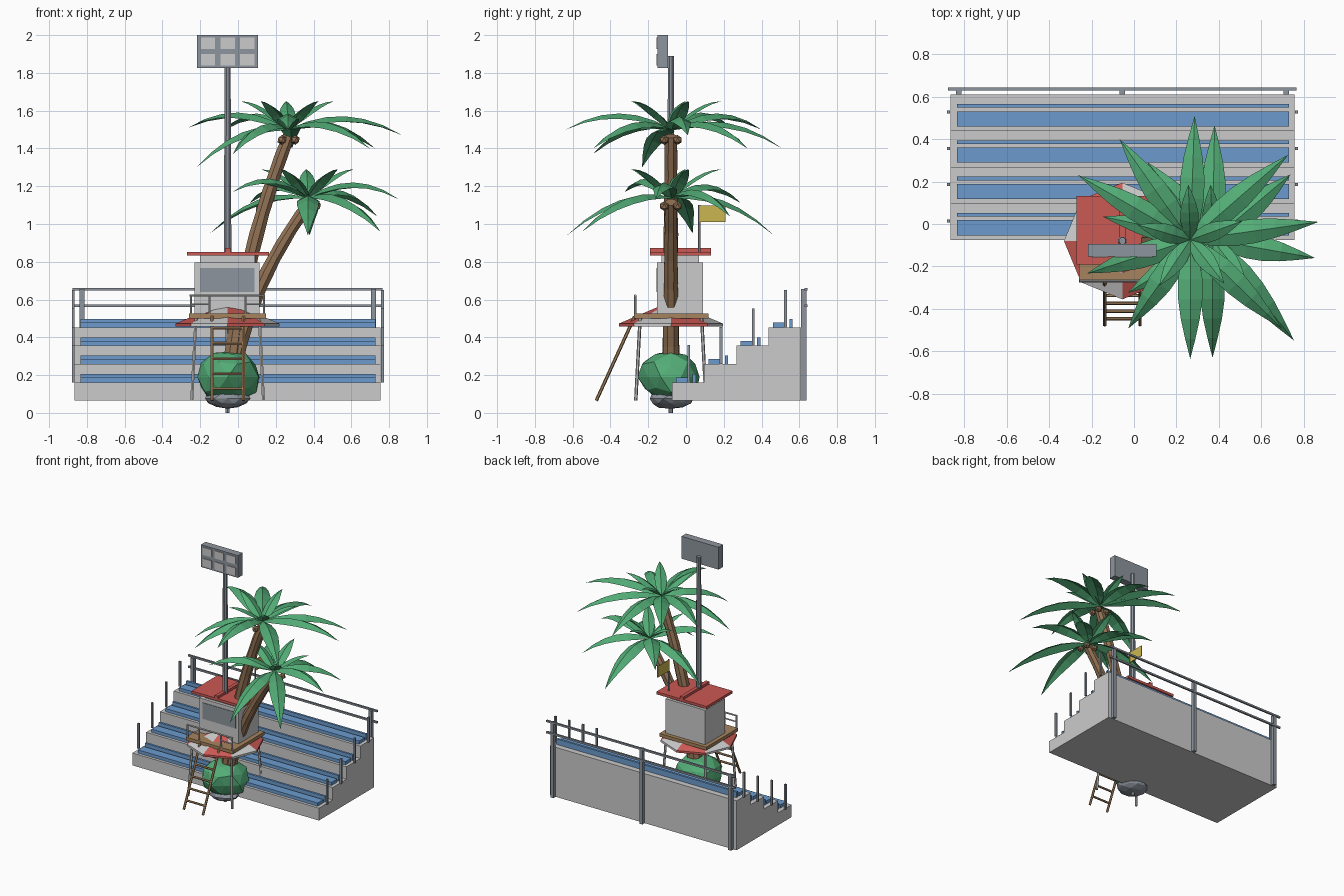
import bpy, bmesh, math, random
from mathutils import Vector

random.seed(4)
if "Cube" in bpy.data.objects:
    bpy.data.objects.remove(bpy.data.objects["Cube"], do_unlink=True)


def material(name, r, g, b):
    m = bpy.data.materials.new(name)
    m.use_nodes = True
    m.diffuse_color = (r, g, b, 1)
    m.node_tree.nodes["Principled BSDF"].inputs["Base Color"].default_value = (r, g, b, 1)
    return m


CONCRETE = material("light grey", .6, .6, .6)
STEEL = material("steel grey", .27, .3, .34)
BLUE = material("seat blue", .15, .33, .62)
RED = material("red", .6, .1, .09)
GREEN = material("leaf green", .085, .41, .18)
BARK = material("bark brown", .29, .17, .09)
WOOD = material("wood brown", .38, .23, .11)
YELLOW = material("flag yellow", .6, .47, .08)
CX, CY = -.055, -.08        # axis of the tower


def finish(name, bm, *mats, fix=True):
    if fix:
        bmesh.ops.recalc_face_normals(bm, faces=bm.faces)
    me = bpy.data.meshes.new(name)
    bm.to_mesh(me)
    bm.free()
    for m in mats:
        me.materials.append(m)
    ob = bpy.data.objects.new(name, me)
    bpy.context.collection.objects.link(ob)
    return ob


def box(name, x, y, z, mat):
    """Box from (low, high) pairs."""
    bm = bmesh.new()
    bmesh.ops.create_cube(bm, size=1)
    for v in bm.verts:
        v.co = [lo + (hi - lo) * (c + .5) for c, (lo, hi) in zip(v.co, (x, y, z))]
    return finish(name, bm, mat)


def tube(name, pts, radii, mat, sides=8):
    """Tapered tube through a list of points, with flat caps."""
    bm, rings = bmesh.new(), []
    pts = [Vector(p) for p in pts]
    for i, p in enumerate(pts):
        d = (pts[min(i + 1, len(pts) - 1)] - pts[max(i - 1, 0)]).normalized()
        a = d.orthogonal().normalized() if abs(d.y) > .9 else d.cross(Vector((0, 1, 0))).normalized()
        b = d.cross(a)
        ang = [math.tau * (k + .5) / sides for k in range(sides)]
        rings.append([bm.verts.new(p + radii[i] * (a * math.cos(t) + b * math.sin(t))) for t in ang])
    for r, s in zip(rings, rings[1:]):
        for k in range(sides):
            bm.faces.new((r[k], r[(k + 1) % sides], s[(k + 1) % sides], s[k]))
    bm.faces.new(rings[0])
    bm.faces.new(rings[-1])
    return finish(name, bm, mat)


def rod(name, a, b, r, mat, sides=6):
    return tube(name, [a, b], [r, r], mat, sides)


def blob(name, centre, size, mat, detail=2, jitter=0.0):
    bm = bmesh.new()
    bmesh.ops.create_icosphere(bm, subdivisions=detail, radius=1)
    for v in bm.verts:
        k = 1 + random.uniform(-jitter, jitter)
        v.co = [c + s * k * q for c, s, q in zip(centre, size, v.co)]
    return finish(name, bm, mat)


# Grandstand: stepped profile extruded along x, with seats and step posts
X0, X1, Y0, DEPTH, RISE, BASE = -.865, .755, -.075, .171, .097, .065
profile = [(Y0, BASE)]
for i in range(4):
    z = BASE + RISE * (i + 1)
    profile += [(Y0 + DEPTH * i, z), (Y0 + DEPTH * (i + 1), z)]
profile.append((Y0 + DEPTH * 4, BASE))
bm = bmesh.new()
face = bm.faces.new([bm.verts.new((X0, y, z)) for y, z in profile])
new = bmesh.ops.extrude_face_region(bm, geom=[face])["geom"]
bmesh.ops.translate(bm, vec=(X1 - X0, 0, 0), verts=[v for v in new if isinstance(v, bmesh.types.BMVert)])
finish("grandstand_steps", bm, CONCRETE)
for i in range(4):
    y, z = Y0 + DEPTH * i, BASE + RISE * (i + 1)
    box("seat_bench", (-.833, .729), (y + .022, y + .093), (z, z + .025), BLUE)
    box("seat_back", (-.833, .729), (y + .11, y + .127), (z, z + .044), BLUE)
    for x in (X0 - .008, X1 + .01):
        box("step_post", (x - .007, x + .007), (y + .082, y + .096), (z, z + .197), STEEL)

# Rear guard rail
for x in (-.825, CX, .718):
    box("rear_rail_post", (x - .013, x + .013), (.61, .638), (BASE, .655), STEEL)
for z in (.567, .655):
    box("rear_rail", (X0 - .01, X1 + .01), (.628, .642), (z - .007, z + .007), STEEL)

# Floodlight
tube("floodlight_pole", [(CX, CY, .5), (CX, CY, 1.89)], [.023, .017], STEEL)
box("floodlight_panel", (-.216, .106), (-.152, -.095), (1.825, 2), STEEL)
for i in (-1, 0, 1):
    for z in (1.869, 1.957):
        x = CX + i * .104
        box("floodlight_lamp", (x - .038, x + .038), (-.157, -.15), (z - .03, z + .03), CONCRETE)

# Parasol with alternating panels, below the hut
RIM, EDGE, APEX = .275, .457, .59
bm = bmesh.new()
top = bm.verts.new((CX, CY, APEX))
low, high = [[bm.verts.new((CX + RIM * math.cos(math.tau * k / 8), CY + RIM * math.sin(math.tau * k / 8), z))
              for k in range(8)] for z in (EDGE, EDGE + .016)]
under = bm.verts.new((CX, CY, APEX - .02))
for k in range(8):
    n = (k + 1) % 8
    for vs in ((high[k], high[n], top), (low[k], low[n], high[n], high[k]), (low[n], low[k], under)):
        bm.faces.new(vs).material_index = k % 2
finish("parasol_canopy", bm, RED, CONCRETE)
rod("parasol_pole", (CX, CY, 0), (CX, CY, APEX), .012, STEEL)

# Hut on its platform
box("platform", (-.26, .147), (-.275, .12), (.5, .525), WOOD)
box("hut_body", (-.23, .113), (-.153, .09), (.525, .795), CONCRETE)
box("hut_window", (-.2, .088), (-.157, -.15), (.64, .766), STEEL)
box("hut_roof", (-.27, .165), (-.19, .132), (.832, .852), RED)
box("roof_ridge", (CX - .014, CX + .014), (-.19, .132), (.85, .872), RED)
box("roof_neck", (-.2, .09), (-.13, .07), (.79, .835), CONCRETE)
for sx in (-1, 1):
    for sy in (-1, 1):
        rod("tower_leg", (CX + sx * .168, CY + sy * .163, .5), (CX + sx * .19, CY + sy * .186, BASE), .009, CONCRETE)

# Platform rail
for x in (-.25, -.15, .04, .137):
    rod("platform_rail_post", (x, -.268, .52), (x, -.268, .625), .006, CONCRETE)
rod("platform_top_rail", (-.256, -.268, .622), (.143, -.268, .622), .006, CONCRETE)
for a, b in ((-.25, -.15), (.04, .137)):
    rod("platform_mid_rail", (a, -.268, .575), (b, -.268, .575), .005, CONCRETE)

# Ladder
foot, head = Vector((CX, -.475, BASE)), Vector((CX, -.272, .51))
for s in (-.083, .083):
    off = Vector((s, 0, 0))
    rod("ladder_side", foot + off, head + off, .009, WOOD)
for i in range(5):
    p = foot.lerp(head, .14 + i * .18)
    rod("ladder_rung", p - Vector((.083, 0, 0)), p + Vector((.083, 0, 0)), .008, WOOD)

# Flag on the roof
rod("flag_pole", (.1, .07, .84), (.1, .07, 1.1), .006, STEEL)
box("flag", (.097, .103), (.07, .21), (1.01, 1.097), YELLOW)

# Bush and stones at the foot
blob("bush", (CX, CY, .19), (.165, .165, .14), GREEN, 2, .1)
blob("stones", (CX, CY, .075), (.12, .12, .052), STEEL, 2, .08)


def frond(bm, centre, azimuth, length, drop, arch, width, steps=6):
    """Folded leaf that arches out from the crown and ends in a point."""
    a = math.radians(azimuth)
    out, side = Vector((math.cos(a), math.sin(a), 0)), Vector((-math.sin(a), math.cos(a), 0))
    rows = []
    for i in range(steps + 1):
        t = i / steps
        mid = centre + out * length * t + Vector((0, 0, 4 * arch * t * (1 - t) + drop * t))
        w = width * (math.sin(math.pi * t ** .8) * .95 + .12 * (1 - t))
        fold = Vector((0, 0, -w * .5))
        rows.append([bm.verts.new(mid + o) for o in (side * w + fold, Vector(), -side * w + fold)])
    for r, s in zip(rows, rows[1:]):
        for k in (0, 1):
            bm.faces.new((r[k], r[k + 1], s[k + 1], s[k]))


def palm(name, path, radius, crown, fronds):
    # Trunk along a quadratic curve, slightly ringed
    p, q, r = (Vector((x, CY, z)) for x, z in path)
    n = 12
    pts = [p.lerp(q, i / n).lerp(q.lerp(r, i / n), i / n) for i in range(n + 1)]
    tube(name + "_trunk", pts, [radius * (1.15 - .35 * i / n + .06 * (i % 2)) for i in range(n + 1)], BARK)
    for k in range(4):
        a = math.tau * (k + .5) / 4
        blob(name + "_coconut", r + Vector((.05 * math.cos(a), .05 * math.sin(a), -.02)), (.026,) * 3, BARK, 1)
    bm = bmesh.new()
    c = Vector(crown)
    for azimuth, length, drop in fronds:
        frond(bm, c, azimuth, length, drop, .085, .058)
    for k in range(5):
        frond(bm, c, 20 + 72 * k, .26, .15, .035, .043)
    finish(name + "_fronds", bm, GREEN, fix=False)


# Two palms: fronds as (azimuth, length, tip drop)
palm("tall_palm", [(-.04, .2), (.03, .85), (.268, 1.465)], .042, (.265, -.075, 1.5),
     [(8, .61, -.03), (41, .61, -.1), (88, .585, -.1), (125, .58, 0), (150, .61, .01),
      (198, .51, -.2), (235, .51, -.13), (270, .56, 0), (316, .6, -.1)])
palm("short_palm", [(-.03, .2), (.06, .68), (.38, 1.115)], .04, (.37, -.075, 1.14),
     [(-10, .49, -.01), (40, .48, -.1), (89, .54, -.2), (130, .48, -.03), (168, .53, -.19),
      (212, .47, .03), (270, .555, -.2), (309, .61, -.18)])
